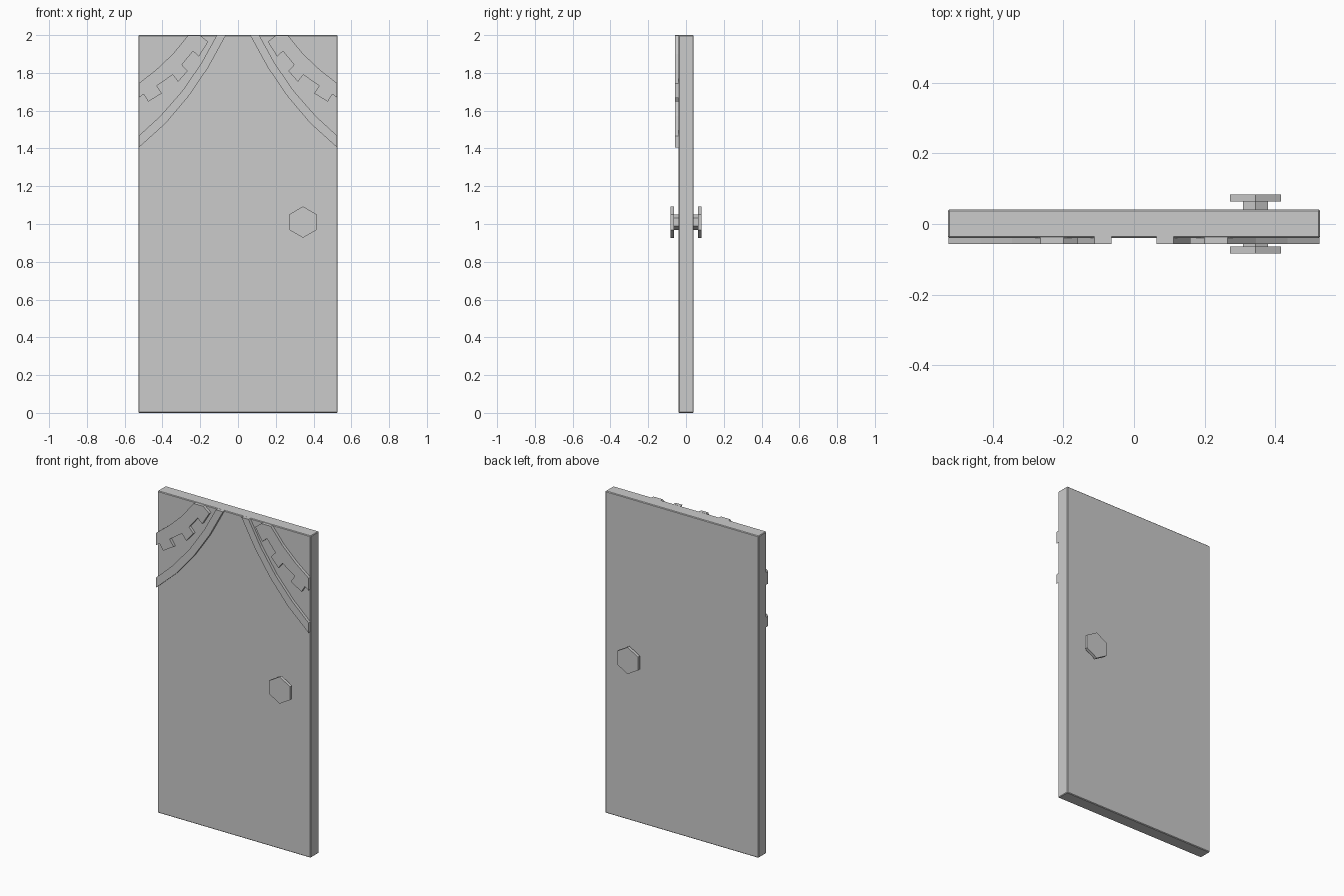
import bpy, bmesh
from math import pi, sin, cos

if "Cube" in bpy.data.objects:
    bpy.data.objects.remove(bpy.data.objects["Cube"])


def prism(name, outline, y0, y1):
    """Extrude an (x, z) outline between two y depths."""
    bm = bmesh.new()
    face = bm.faces.new([bm.verts.new((x, y0, z)) for x, z in outline])
    ext = bmesh.ops.extrude_face_region(bm, geom=[face])
    moved = [v for v in ext["geom"] if isinstance(v, bmesh.types.BMVert)]
    bmesh.ops.translate(bm, verts=moved, vec=(0, y1 - y0, 0))
    bmesh.ops.recalc_face_normals(bm, faces=bm.faces[:])
    mesh = bpy.data.meshes.new(name)
    bm.to_mesh(mesh)
    bm.free()
    obj = bpy.data.objects.new(name, mesh)
    bpy.context.collection.objects.link(obj)
    return obj


def hexagon(cx, cz, r):
    return [(cx + r * sin(i * pi / 3), cz + r * cos(i * pi / 3)) for i in range(6)]


# Door slab with slightly eased edges
W = 0.527
slab = prism("door_slab", [(-W, 0), (W, 0), (W, 2), (-W, 2)], -0.039, 0.041)
bevel = slab.modifiers.new("eased_edges", "BEVEL")
bevel.width = 0.004
bevel.segments = 1

# Curved trim band in each upper corner
band = [(0.064, 2.0), (0.157, 1.83), (0.262, 1.676), (0.383, 1.533), (0.525, 1.405),
        (0.525, 1.467), (0.412, 1.571), (0.296, 1.703), (0.195, 1.85), (0.112, 2.0)]

# Stepped trim with a toothed lower edge
toothed = [(0.265, 1.998), (0.345, 1.9), (0.435, 1.815), (0.525, 1.745),
           (0.525, 1.668), (0.5, 1.687), (0.475, 1.648), (0.403, 1.692),
           (0.43, 1.732), (0.345, 1.79), (0.317, 1.753), (0.267, 1.81),
           (0.297, 1.843), (0.238, 1.915), (0.207, 1.887), (0.158, 1.965),
           (0.2, 1.998)]

for side, s in (("left", -1), ("right", 1)):
    for part, outline in (("curved_band", band), ("toothed_trim", toothed)):
        prism(f"{part}_{side}", [(s * x, z) for x, z in outline], -0.036, -0.057)

# Hexagonal knobs on both faces
for side, s in (("front", -1), ("back", 1)):
    prism(f"knob_stem_{side}", hexagon(0.344, 1.01, 0.041), s * 0.035, s * 0.068)
    prism(f"knob_{side}", hexagon(0.344, 1.01, 0.083), s * 0.064, s * 0.083)
